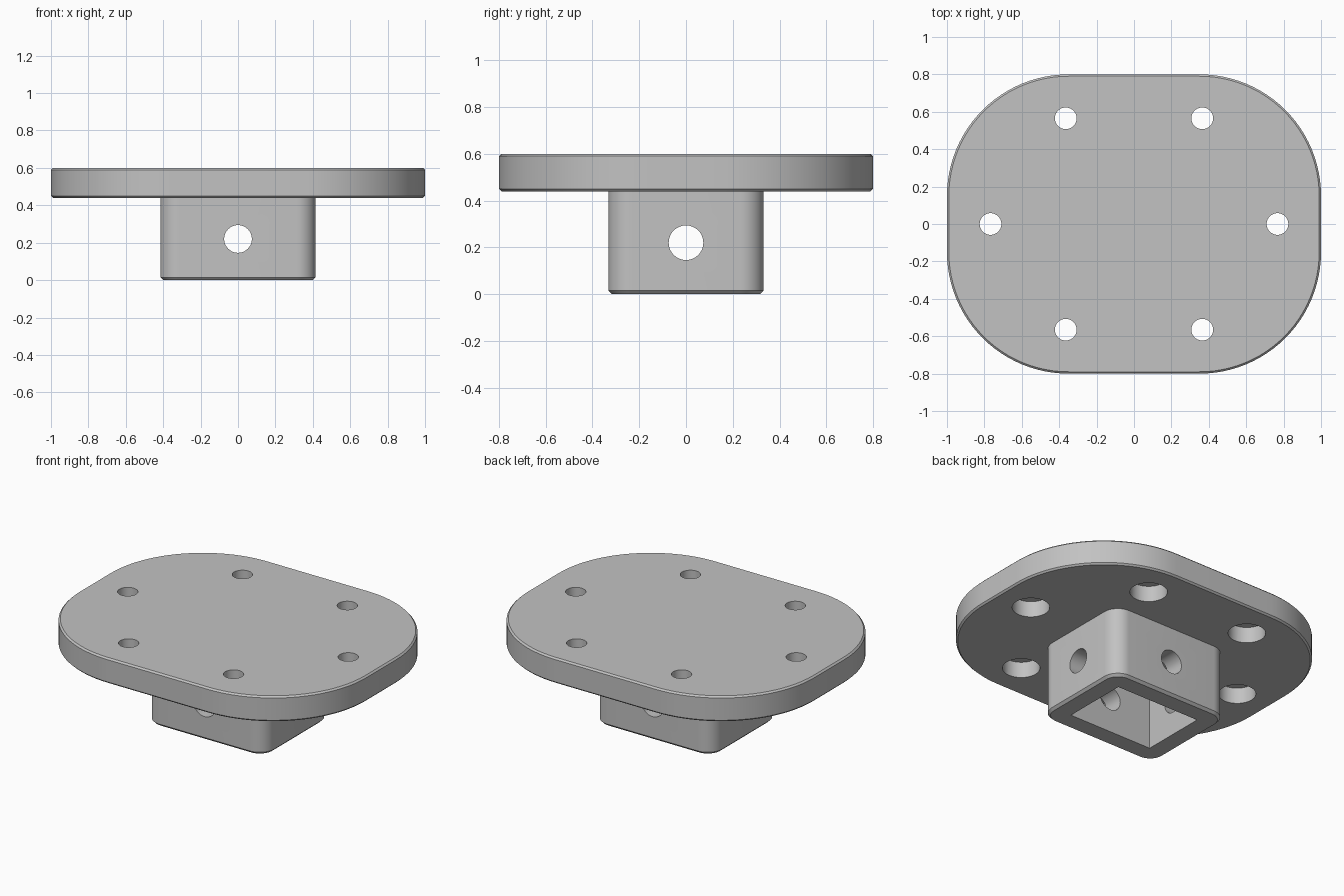
import bpy
import bmesh
import math

cube = bpy.data.objects.get("Cube")
if cube:
    bpy.data.objects.remove(cube, do_unlink=True)

grey = bpy.data.materials.new("plain grey")
grey.use_nodes = True
colour = (0.54, 0.54, 0.54, 1)
grey.diffuse_color = colour
grey.node_tree.nodes["Principled BSDF"].inputs["Base Color"].default_value = colour


def rounded_block(name, width, depth, radius, rings, steps=24):
    """Rounded rectangle lofted through rings of (height, inset)."""
    bm = bmesh.new()
    loops = []
    for z, inset in rings:
        loop = []
        for k, (sx, sy) in enumerate([(1, 1), (-1, 1), (-1, -1), (1, -1)]):
            cx = sx * (width / 2 - radius)
            cy = sy * (depth / 2 - radius)
            for i in range(steps + 1):
                a = (k + i / steps) * math.pi / 2
                r = radius - inset
                loop.append(bm.verts.new((cx + r * math.cos(a), cy + r * math.sin(a), z)))
        loops.append(loop)
    bm.faces.new(loops[0][::-1])
    bm.faces.new(loops[-1])
    n = len(loops[0])
    for low, high in zip(loops, loops[1:]):
        for i in range(n):
            j = (i + 1) % n
            bm.faces.new((low[i], low[j], high[j], high[i]))
    mesh = bpy.data.meshes.new(name)
    bm.to_mesh(mesh)
    bm.free()
    mesh.materials.append(grey)
    obj = bpy.data.objects.new(name, mesh)
    bpy.context.collection.objects.link(obj)
    return obj


def boolean(target, tool, operation):
    """Apply a boolean and discard the tool."""
    tool.hide_render = True
    mod = target.modifiers.new(operation, "BOOLEAN")
    mod.operation = operation
    mod.solver = "EXACT"
    mod.object = tool
    bpy.ops.object.select_all(action="DESELECT")
    bpy.context.view_layer.objects.active = target
    target.select_set(True)
    bpy.ops.object.modifier_apply(modifier=mod.name)
    bpy.data.objects.remove(tool, do_unlink=True)


def drill(target, radius, length, location, rotation=(0, 0, 0)):
    bpy.ops.mesh.primitive_cylinder_add(vertices=48, radius=radius, depth=length,
                                        location=location, rotation=rotation)
    tool = bpy.context.object
    tool.data.materials.append(grey)
    boolean(target, tool, "DIFFERENCE")


# Flange plate with chamfered rims, joined to the socket below it
bottom, top, rim = 0.44, 0.60, 0.01
flange = rounded_block("mounting_flange", 2.0, 1.6, 0.65,
                       [(bottom, rim), (bottom + rim, 0), (top - rim, 0), (top, rim)])
socket = rounded_block("socket", 0.83, 0.665, 0.10,
                       [(0, 0.015), (0.015, 0), (0.5, 0)], 12)
boolean(flange, socket, "UNION")

# Square-cornered pocket open at the bottom
bpy.ops.mesh.primitive_cube_add(size=1, location=(0, 0, bottom / 2 - 0.1))
pocket = bpy.context.object
pocket.scale = (0.585, 0.42, bottom + 0.2)
pocket.data.materials.append(grey)
boolean(flange, pocket, "DIFFERENCE")

# Cross pin holes through all four socket walls
drill(flange, 0.074, 1.2, (0, 0, 0.22), (math.pi / 2, 0, 0))
drill(flange, 0.074, 1.2, (0, 0, 0.22), (0, math.pi / 2, 0))

# Six bolt holes, counterbored from below
bolts = [(sx * 0.365, sy * 0.565) for sx in (-1, 1) for sy in (-1, 1)]
bolts += [(-0.767, 0), (0.767, 0)]
for x, y in bolts:
    drill(flange, 0.058, 0.6, (x, y, 0.52))
    drill(flange, 0.107, 0.2, (x, y, bottom))

bpy.ops.object.select_all(action="DESELECT")
flange.select_set(True)
bpy.context.view_layer.objects.active = flange
bpy.ops.object.shade_smooth_by_angle()
